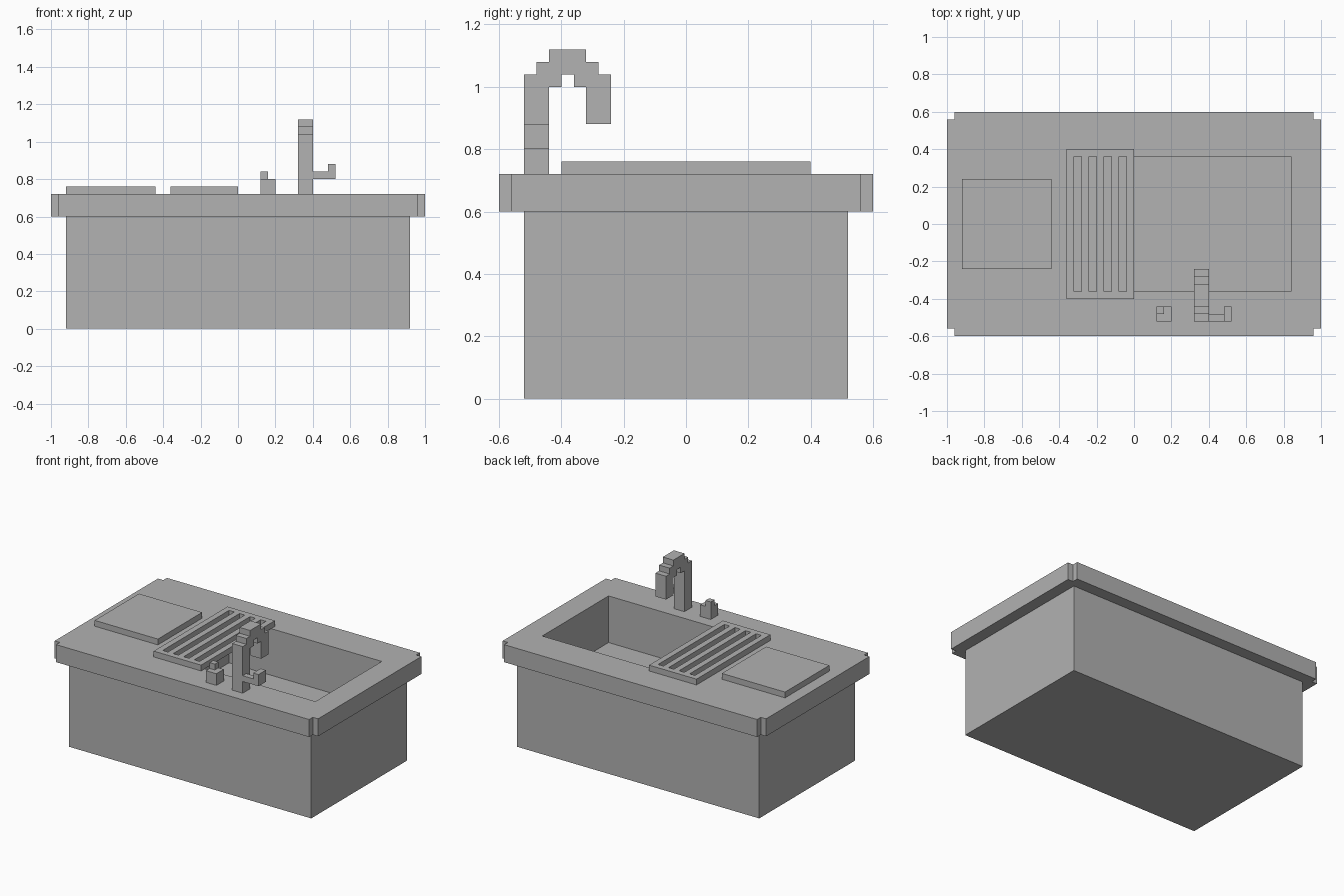
import bpy
import bmesh

if "Cube" in bpy.data.objects:
    bpy.data.objects.remove(bpy.data.objects["Cube"], do_unlink=True)

U = 0.04  # block size; part dimensions below are in blocks

grey = bpy.data.materials.new("plain_grey")
grey.use_nodes = True
grey.diffuse_color = (0.445, 0.445, 0.445, 1)
grey.node_tree.nodes["Principled BSDF"].inputs["Base Color"].default_value = grey.diffuse_color


def prism(name, profile, start, end, axis="z"):
    """Extrude a blocky outline along z (outline in x, y) or x (outline in y, z)."""
    bm = bmesh.new()
    place = (lambda a, b: (a, b, start)) if axis == "z" else (lambda a, b: (start, a, b))
    face = bm.faces.new([bm.verts.new(place(a, b)) for a, b in profile])
    moved = bmesh.ops.extrude_face_region(bm, geom=[face])["geom"]
    step = (0, 0, end - start) if axis == "z" else (end - start, 0, 0)
    bmesh.ops.translate(bm, vec=step, verts=[v for v in moved if isinstance(v, bmesh.types.BMVert)])
    bmesh.ops.scale(bm, vec=(U, U, U), verts=bm.verts)
    bmesh.ops.recalc_face_normals(bm, faces=bm.faces)
    mesh = bpy.data.meshes.new(name)
    bm.to_mesh(mesh)
    bm.free()
    mesh.materials.append(grey)
    obj = bpy.data.objects.new(name, mesh)
    bpy.context.collection.objects.link(obj)
    return obj


def box(name, x, y, z):
    outline = [(x[0], y[0]), (x[1], y[0]), (x[1], y[1]), (x[0], y[1])]
    return prism(name, outline, z[0], z[1])


def cut(obj, cutter):
    cutter.hide_render = True
    mod = obj.modifiers.new("cut", "BOOLEAN")
    mod.operation = "DIFFERENCE"
    mod.solver = "EXACT"
    mod.object = cutter
    bpy.context.view_layer.objects.active = obj
    bpy.ops.object.modifier_apply(modifier=mod.name)
    bpy.data.objects.remove(cutter, do_unlink=True)


# Cabinet and worktop with notched corners
cabinet = box("cabinet", (-23, 23), (-13, 13), (0, 15))
quarter = [(25, 14), (24, 14), (24, 15)]
outline = []
for sx, sy in ((1, 1), (-1, 1), (-1, -1), (1, -1)):
    corner = [(sx * x, sy * y) for x, y in quarter]
    outline += corner if sx * sy > 0 else corner[::-1]
worktop = prism("worktop", outline, 15, 18)

# Basin hollow, running on beneath the draining rack
for part in (cabinet, worktop):
    cut(part, box("basin_cutter", (-8, 21), (-9, 9), (10, 20)))

# Chopping board and slotted draining rack
box("chopping_board", (-23, -11), (-6, 6), (18, 19))
rack = box("draining_rack", (-9, 0), (-10, 10), (18, 19))
for x in range(-8, 0, 2):
    cut(rack, box("slot_cutter", (x, x + 1), (-9, 9), (17, 20)))

# Stepped arch tap with its side lever
arch = [(-13, 18), (-13, 26), (-12, 26), (-12, 27), (-11, 27), (-11, 28),
        (-8, 28), (-8, 27), (-7, 27), (-7, 26), (-6, 26), (-6, 22), (-8, 22),
        (-8, 25), (-9, 25), (-9, 26), (-10, 26), (-10, 25), (-11, 25), (-11, 18)]
prism("tap", arch, 8, 10, axis="x")
box("lever_arm", (10, 12), (-13, -12), (20, 21))
box("lever_handle", (12, 13), (-13, -11), (20, 22))

# Soap dispenser
box("soap_dispenser", (3, 5), (-13, -11), (18, 20))
box("dispenser_nozzle", (3, 4), (-12, -11), (20, 21))
